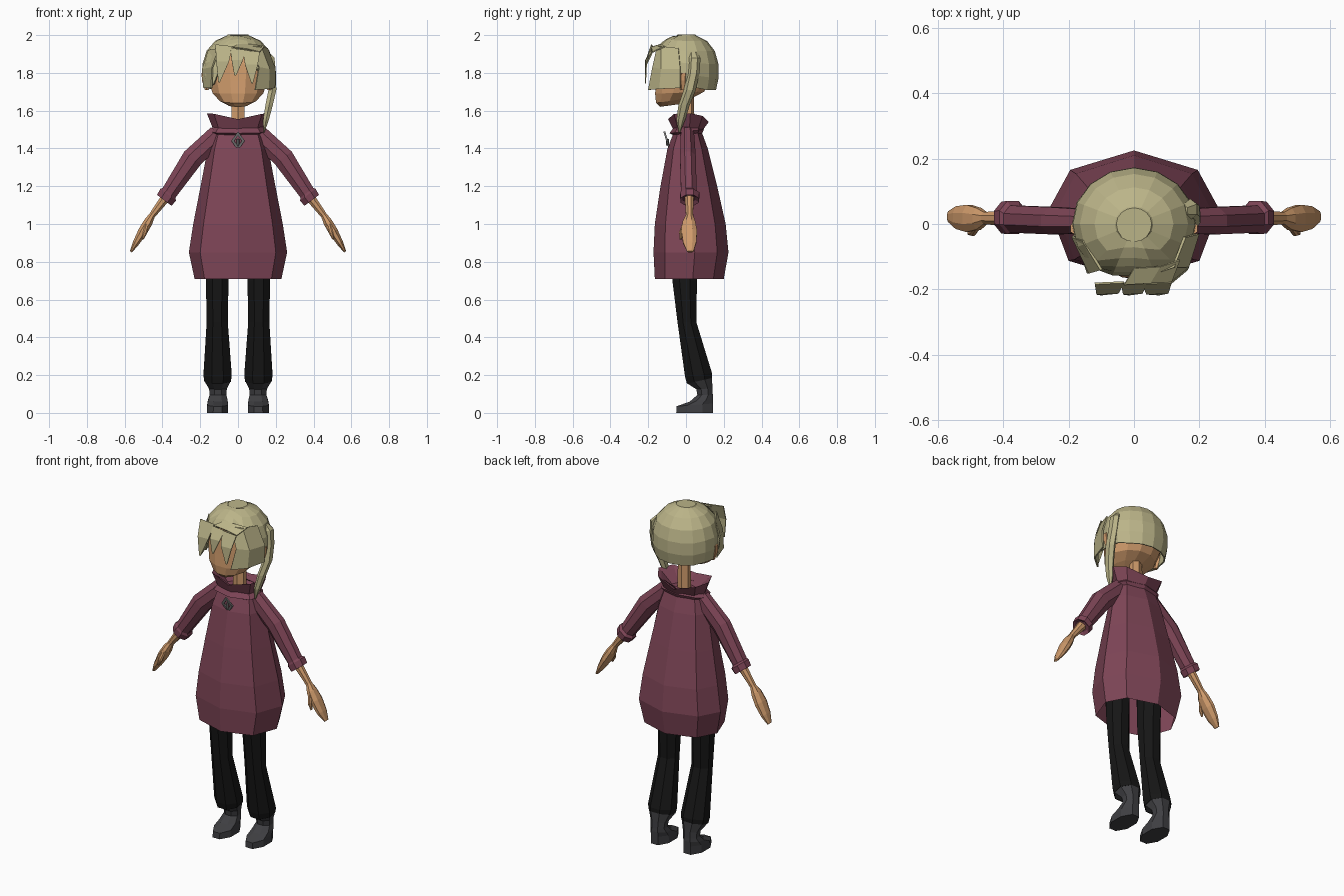
import bpy, bmesh
from math import sin, cos, pi
from mathutils import Vector


def material(name, rgb):
    m = bpy.data.materials.new(name)
    m.diffuse_color = (*rgb, 1)
    return m


CLOTH = material("plum cloth", (0.21, 0.06, 0.095))
SKIN = material("skin", (0.63, 0.33, 0.15))
HAIR = material("blond hair", (0.5, 0.46, 0.25))
BLACK = material("black cloth", (0.008, 0.008, 0.008))
BOOT = material("dark boot", (0.05, 0.05, 0.055))
METAL = material("metal", (0.2, 0.2, 0.2))


def loft(name, rings, mat, caps=(True, True), closed=True, side=1, thick=0):
    """Skin a list of equal-length rings; side=-1 mirrors across x."""
    bm = bmesh.new()
    rows = [[bm.verts.new((side * p[0], p[1], p[2])) for p in r] for r in rings]
    n = len(rows[0])
    for a, b in zip(rows, rows[1:]):
        for i in range(n if closed else n - 1):
            j = (i + 1) % n
            bm.faces.new((a[i], a[j], b[j], b[i]))
    if caps[0]:
        bm.faces.new(rows[0])
    if caps[1]:
        bm.faces.new(rows[-1])
    bmesh.ops.remove_doubles(bm, verts=bm.verts, dist=1e-5)
    bmesh.ops.recalc_face_normals(bm, faces=bm.faces)
    me = bpy.data.meshes.new(name)
    bm.to_mesh(me)
    bm.free()
    me.materials.append(mat)
    ob = bpy.data.objects.new(name, me)
    bpy.context.collection.objects.link(ob)
    if thick:
        mod = ob.modifiers.new("thickness", "SOLIDIFY")
        mod.thickness = thick
        mod.offset = 0
    return ob


def circle(n, turn=0.0):
    """Unit polygon, starting at the front (-y)."""
    return [(sin(2 * pi * (i + turn) / n), -cos(2 * pi * (i + turn) / n)) for i in range(n)]


def level(shape, cx, rx, yf, yb, zf, zb=None):
    """Horizontal ring between front yf and back yb, tilted from zf to zb."""
    zb = zf if zb is None else zb
    return [(cx + rx * u, (yf + yb) / 2 + (yb - yf) / 2 * v,
             (zf + zb) / 2 + (zb - zf) / 2 * v) for u, v in shape]


# Robe: eight-sided bell, open at the hem
half = [(0, -1), (0.77, -0.7), (1, 0.1), (0.75, 0.7), (0, 1)]
OCT = half + [(-u, v) for u, v in half[3:0:-1]]
robe = [(0.23, -0.165, 0.2, 0.71), (0.26, -0.172, 0.225, 0.85), (0.237, -0.165, 0.21, 1.0),
        (0.198, -0.135, 0.165, 1.2), (0.16, -0.098, 0.115, 1.4), (0.125, -0.055, 0.075, 1.51)]
loft("robe", [level(OCT, 0, *r) for r in robe], CLOTH, (False, True))

# Flared collar, dipping front and back, with an inner funnel
rim = [(x, y, z + 0.24 * abs(x)) for x, y, z in level(OCT, 0, 0.165, -0.095, 0.12, 1.555, 1.54)]
inner = [(x, y, z + 0.2 * abs(x)) for x, y, z in level(OCT, 0, 0.145, -0.075, 0.1, 1.55, 1.535)]
loft("collar", [level(OCT, 0, 0.125, -0.06, 0.08, 1.485), rim, inner,
                level(OCT, 0, 0.08, -0.035, 0.06, 1.51)], CLOTH, (False, True))
loft("collar_band", [level(OCT, 0, 0.13, -0.066, 0.085, 1.47, 1.48),
                     level(OCT, 0, 0.155, -0.088, 0.095, 1.48, 1.5),
                     level(OCT, 0, 0.12, -0.05, 0.07, 1.53)], CLOTH, (False, False))

# Pendant: open diamond frame
frame = []
for u, v in circle(4):
    frame.append([(u * s * 0.72, y - 0.02 + 0.3 * v * s, 1.44 - v * s)
                  for s, y in ((0.05, -0.085), (0.05, -0.075), (0.028, -0.075), (0.028, -0.085))])
loft("pendant", frame + frame[:1], METAL, (False, False))
loft("pendant_bar", [level(circle(4), 0.0, 0.007, -0.105, -0.09, z) for z in (1.415, 1.45)], METAL)

# Arms: rings set across the sloping arm axis
HEX = circle(6)


def across(x, z, h, yf, yb):
    return [(x + 0.8 * h * u, (yf + yb) / 2 + (yb - yf) / 2 * v, z + 0.6 * h * u)
            for u, v in circle(8, 0.5)]


sleeve = [(0.10, 1.48, 0.058, -0.03, 0.045), (0.24, 1.35, 0.06, -0.035, 0.055),
          (0.365, 1.165, 0.046, -0.03, 0.06), (0.37, 1.155, 0.056, -0.035, 0.075),
          (0.39, 1.125, 0.052, -0.033, 0.072), (0.385, 1.135, 0.035, -0.02, 0.055)]
hand = [(0.36, 1.17, 0.03, -0.01, 0.045), (0.455, 1.045, 0.018, -0.002, 0.038),
        (0.475, 1.01, 0.026, -0.02, 0.052), (0.505, 0.96, 0.027, -0.028, 0.062),
        (0.54, 0.9, 0.019, -0.018, 0.057), (0.567, 0.853, 0.007, 0.005, 0.04)]
thumb = [(0.48, 1.0, 0.014, -0.02, 0.01), (0.492, 0.955, 0.013, -0.037, -0.015),
         (0.505, 0.92, 0.006, -0.034, -0.022)]
# Legs: flared trousers and low boots
BOX = [(u * 1.08, v * 1.08) for u, v in circle(8, 0.5)]
trousers = [(0.11, 0.06, -0.08, 0.07, 0.88), (0.11, 0.06, -0.072, 0.058, 0.7),
            (0.11, 0.056, -0.045, 0.055, 0.48), (0.108, 0.075, -0.005, 0.138, 0.19, 0.21),
            (0.108, 0.07, 0.005, 0.138, 0.155, 0.185)]
boot = [(0.108, 0.068, 0.006, 0.138, 0.156, 0.186), (0.106, 0.047, 0.055, 0.14, 0.125, 0.13),
        (0.106, 0.044, 0.06, 0.142, 0.095), (0.107, 0.052, 0.02, 0.144, 0.06, 0.075),
        (0.108, 0.055, -0.05, 0.144, 0.035, 0.05), (0.108, 0.056, -0.052, 0.144, 0)]
for side, tag in ((1, "left"), (-1, "right")):
    loft(tag + "_sleeve", [across(*r) for r in sleeve], CLOTH, side=side)
    loft(tag + "_hand", [across(*r) for r in hand], SKIN, side=side)
    loft(tag + "_thumb", [across(*r) for r in thumb], SKIN, side=side)
    loft(tag + "_trouser_leg", [level(BOX, *r) for r in trousers], BLACK, side=side)
    loft(tag + "_boot", [level(BOX, *r) for r in boot], BOOT, side=side)
    # Ears
    loft(tag + "_ear", [level(HEX, 0.165, 0.012, -0.03, 0.0, 1.71),
                        level(HEX, 0.175, 0.018, -0.038, 0.005, 1.76),
                        level(HEX, 0.178, 0.018, -0.035, 0.008, 1.8)], SKIN, side=side)

# Neck and head
loft("neck", [level(HEX, 0, 0.042, -0.01, 0.045, 1.48), level(HEX, 0, 0.036, -0.01, 0.042, 1.72)], SKIN)
ROUND = circle(12, 0.5)
head = [(0.05, -0.14, -0.03, 1.62, 1.635), (0.1, -0.162, 0.04, 1.64, 1.67),
        (0.14, -0.168, 0.1, 1.69, 1.7), (0.158, -0.163, 0.14, 1.76),
        (0.165, -0.157, 0.15, 1.85), (0.13, -0.125, 0.12, 1.94)]
loft("head", [level(ROUND, 0, *r) for r in head], SKIN)

# Hair cap: rounded shell whose lower edge follows the hairline (front round to +x, back, -x)
hairline = [1.92, 1.89, 1.76, 1.73, 1.72, 1.72, 1.71, 1.71, 1.71,
            1.71, 1.71, 1.72, 1.72, 1.72, 1.74, 1.90]
cap = []
for k in range(7):
    ring = []
    for (u, v), low in zip(circle(16), hairline):
        z = 2.0 - (2.0 - low) * (0.0, 0.02, 0.12, 0.3, 0.53, 0.77, 1.0)[k]
        t = abs(z - 1.805) / 0.195
        r = max(0.0, 1 - t ** 2.3) ** (1 / 2.3) if k else 0.28
        ring.append((0.186 * r * u, (0.17 if v > 0 else 0.182) * r * v, z))
    cap.append(ring)
loft("hair_cap", cap, HAIR, (True, False), thick=0.008)

# Front side lock hanging forward on the +x side, and a smaller one on the -x side
loft("left_side_lock", [[(0.06, -0.15, 1.94), (0.12, -0.13, 1.94), (0.155, -0.04, 1.93)],
                        [(0.11, -0.175, 1.83), (0.165, -0.13, 1.82), (0.196, -0.03, 1.82)],
                        [(0.09, -0.198, 1.71), (0.16, -0.14, 1.715), (0.193, -0.03, 1.72)]],
     HAIR, (False, False), False, thick=0.008)
loft("right_side_lock", [[(-0.1, -0.14, 1.93), (-0.155, -0.05, 1.92)],
                         [(-0.135, -0.15, 1.83), (-0.187, -0.04, 1.82)],
                         [(-0.14, -0.15, 1.72), (-0.18, -0.03, 1.72)]],
     HAIR, (False, False), False, thick=0.008)

# Fringe: pointed blades lifted off the forehead, plus a bridge to the cap
blades = [(-0.12, -0.03, 1.95, -0.1, 1.75), (-0.04, 0.04, 1.93, -0.015, 1.785),
          (0.025, 0.115, 1.92, 0.075, 1.745)]
for i, (x0, x1, top, tip, low) in enumerate(blades):
    mid = (top + low) / 2 + 0.01
    loft(f"fringe_{i + 1}", [[(x0, -0.182, top), (x1, -0.178, top - 0.01)],
                             [(x0 * 0.75 + tip * 0.25, -0.213, mid), (x1 * 0.75 + tip * 0.25, -0.21, mid)],
                             [(tip - 0.004, -0.215, low), (tip + 0.004, -0.215, low)]],
         HAIR, (False, False), False, thick=0.006)
loft("fringe_root", [[(-0.03, -0.185, 1.935), (0.05, -0.18, 1.925), (0.115, -0.176, 1.91)],
                     [(0.0, -0.135, 1.95), (0.08, -0.13, 1.95), (0.14, -0.11, 1.94)]],
     HAIR, (False, False), False, thick=0.006)

# Side tail: tapered strand falling from the +x side of the head
tail = [(0.15, 0.04, 1.91, 0.02), (0.172, 0.045, 1.88, 0.032), (0.18, 0.04, 1.8, 0.032),
        (0.182, 0.02, 1.71, 0.032), (0.165, -0.01, 1.63, 0.03), (0.148, -0.028, 1.55, 0.023),
        (0.137, -0.035, 1.485, 0.004)]
loft("side_tail", [level(HEX, x, 0.75 * r, y - r, y + r, z) for x, y, z, r in tail], HAIR)
